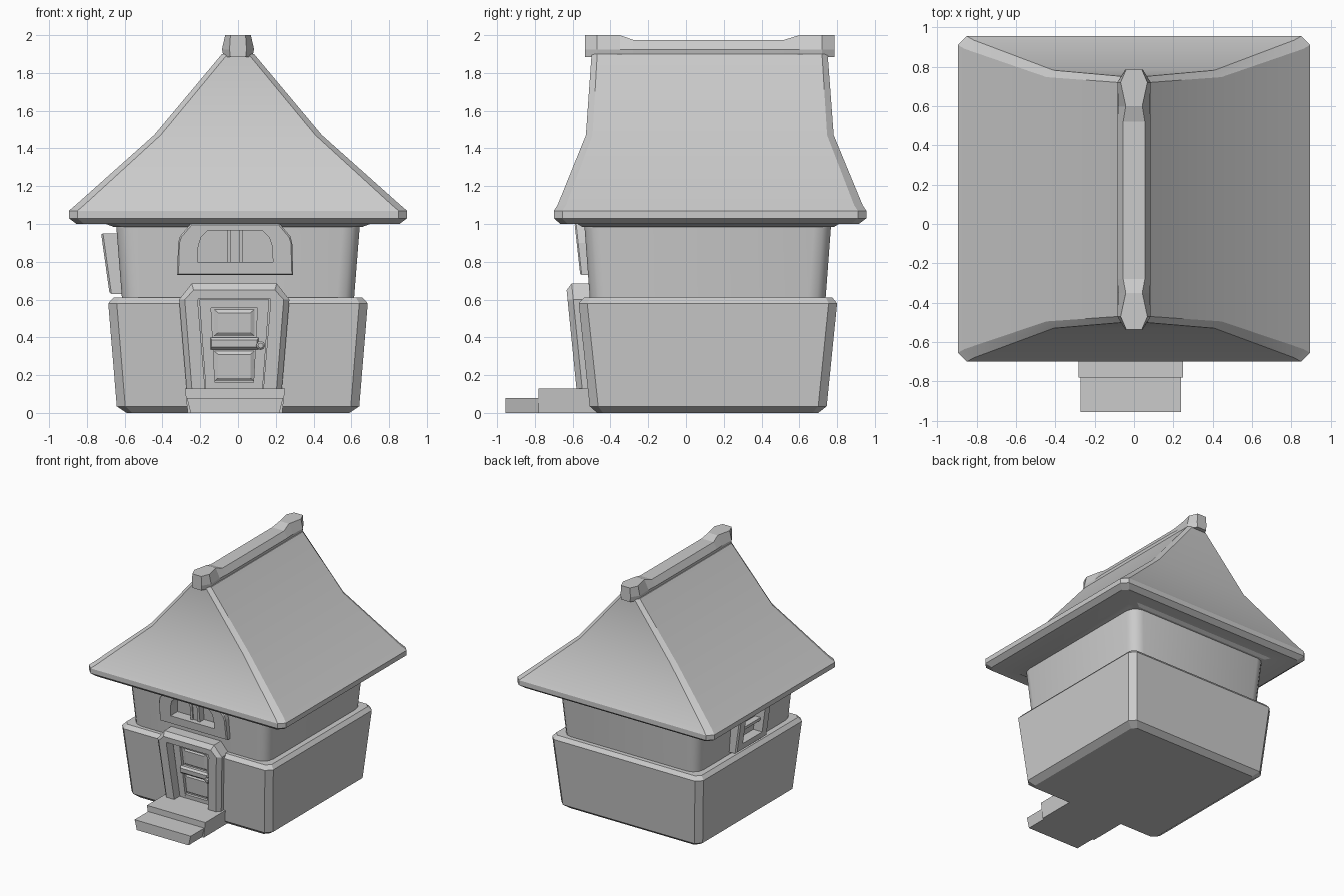
import bpy
import bmesh
from math import radians, cos, sin, pi

cube = bpy.data.objects.get("Cube")
if cube:
    bpy.data.objects.remove(cube, do_unlink=True)

GREY = (0.6, 0.6, 0.6, 1)
grey = bpy.data.materials.new("plain_grey")
grey.use_nodes = True
grey.diffuse_color = GREY
for node in grey.node_tree.nodes:
    if node.type == "BSDF_PRINCIPLED":
        node.inputs["Base Color"].default_value = GREY


def skin(name, loops, place=None, cyclic=True, wrap=False):
    """Bridge loops of equal length; cap whatever stays open."""
    bm = bmesh.new()
    rows = [[bm.verts.new(place(*p) if place else p) for p in loop] for loop in loops]
    n, m = len(rows[0]), len(rows)
    for i in range(m if wrap else m - 1):
        a, b = rows[i], rows[(i + 1) % m]
        for j in range(n if cyclic else n - 1):
            k = (j + 1) % n
            bm.faces.new((a[j], a[k], b[k], b[j]))
    if not wrap:
        bm.faces.new(rows[0])
        bm.faces.new(rows[-1])
    elif not cyclic:
        bm.faces.new([r[0] for r in rows])
        bm.faces.new([r[-1] for r in rows])
    bmesh.ops.recalc_face_normals(bm, faces=bm.faces)
    mesh = bpy.data.meshes.new(name)
    bm.to_mesh(mesh)
    bm.free()
    mesh.materials.append(grey)
    obj = bpy.data.objects.new(name, mesh)
    bpy.context.collection.objects.link(obj)
    return obj


def activate(obj):
    bpy.ops.object.select_all(action="DESELECT")
    obj.select_set(True)
    bpy.context.view_layer.objects.active = obj


def smooth(obj, angle):
    activate(obj)
    bpy.ops.object.shade_smooth_by_angle(angle=radians(angle))


def cut(obj, cutter):
    """Cut an opening and discard the cutter."""
    mod = obj.modifiers.new("opening", "BOOLEAN")
    mod.operation, mod.solver, mod.object = "DIFFERENCE", "EXACT", cutter
    activate(obj)
    bpy.ops.object.modifier_apply(modifier=mod.name)
    bpy.data.objects.remove(cutter, do_unlink=True)


def ring(z, hx, y0, y1, r, seg=1):
    """Horizontal rectangle with chamfered or rounded corners."""
    corners = [(hx - r, y1 - r), (r - hx, y1 - r), (r - hx, y0 + r), (hx - r, y0 + r)]
    return [(x + r * cos((q + s / seg) * pi / 2), y + r * sin((q + s / seg) * pi / 2), z)
            for q, (x, y) in enumerate(corners) for s in range(seg + 1)]


def sym(half):
    """Left half of an outline plus its mirror image."""
    return half + [(-u, w) for u, w in reversed(half)]


def at(outline, d):
    return [(u, w, d) for u, w in outline]


def rect(u0, u1, w0, w1):
    return [(u0, w0), (u1, w0), (u1, w1), (u0, w1)]


def plate(name, outline, d0, d1, place):
    return skin(name, [at(outline, d0), at(outline, d1)], place)


# Leaning facade planes: u across, w height, d outward from the trim face
def door_plane(u, w, d):
    return (u - 0.02, -0.58 - 0.1 * (w - 0.13) - d, w)


def front_window_plane(u, w, d):
    return (u - 0.015, -0.56 - 0.11 * (w - 0.73) - d, w)


def side_window_plane(u, w, d):
    return (-0.68 - 0.14 * (w - 0.63) - d, 0.12 - u, w)


# Walls
base = skin("lower_wall", [
    ring(0, 0.59, -0.47, 0.70, 0.03),
    ring(0.035, 0.642, -0.51, 0.745, 0.045),
    ring(0.58, 0.687, -0.568, 0.8, 0.045),
    ring(0.61, 0.66, -0.54, 0.775, 0.035)])
upper = skin("upper_wall", [
    ring(0.55, 0.61, -0.505, 0.735, 0.09, 3),
    ring(1.02, 0.647, -0.54, 0.77, 0.09, 3)])

# Roof with flared eaves and a shallow step under them
roof = skin("roof", [
    ring(0.985, 0.66, -0.55, 0.785, 0.05),
    ring(1.0, 0.70, -0.575, 0.81, 0.05),
    ring(1.0, 0.855, -0.665, 0.915, 0.04),
    ring(1.03, 0.895, -0.70, 0.955, 0.045),
    ring(1.07, 0.895, -0.70, 0.955, 0.045),
    ring(1.10, 0.86, -0.68, 0.935, 0.045),
    ring(1.47, 0.445, -0.53, 0.782, 0.035),
    ring(1.90, 0.085, -0.50, 0.75, 0.03)])
smooth(roof, 20)


# Ridge cap with raised ends
def ridge_section(y, low, top, z):
    return [(x, y, h) for x, h in
            [(-low * 0.9, 1.885), (-low, 1.925), (-top, z), (top, z), (low, 1.925), (low * 0.9, 1.885)]]


skin("ridge_cap", [ridge_section(*s) for s in [
    (-0.535, 0.045, 0.04, 2), (-0.47, 0.085, 0.068, 2), (-0.35, 0.08, 0.042, 2),
    (-0.28, 0.085, 0.055, 1.975), (0.52, 0.085, 0.055, 1.975),
    (0.60, 0.08, 0.042, 2), (0.72, 0.085, 0.068, 2), (0.785, 0.045, 0.04, 2)]])

# Doorway: opening, surround and leaf
doorway = sym([(-0.155, 0.12), (-0.195, 0.605)])
cut(base, plate("door_cutter", doorway, -0.15, 0.1, door_plane))
cut(upper, plate("door_cutter", doorway, -0.15, 0.1, door_plane))
outer = sym([(-0.25, 0.10), (-0.292, 0.60), (-0.225, 0.685)])
face = sym([(-0.222, 0.10), (-0.262, 0.60), (-0.215, 0.65)])
inner = sym([(-0.152, 0.10), (-0.192, 0.58), (-0.19, 0.605)])
skin("door_surround", [at(outer, -0.12), at(outer, -0.03), at(face, 0),
                       at(inner, 0), at(inner, -0.12)], door_plane, cyclic=False, wrap=True)
plate("door_back", doorway, -0.14, -0.095, door_plane)
for side in (-1, 1):
    stile = [(side * u, w) for u, w in [(0.1, 0.12), (0.15, 0.12), (0.185, 0.6), (0.125, 0.6)]]
    plate("door_stile", stile, -0.1, -0.07, door_plane)
for low, high in [(0.12, 0.16), (0.335, 0.40), (0.555, 0.60)]:
    plate("door_rail", rect(-0.125, 0.125, low, high), -0.1, -0.071, door_plane)
skin("door_middle_ledge", [at(rect(-0.125, 0.13, 0.335, 0.40), -0.071),
                           at(rect(-0.12, 0.12, 0.35, 0.385), -0.055)], door_plane)
for low, high in [(0.16, 0.335), (0.40, 0.555)]:
    skin("door_panel", [at(rect(-0.11, 0.11, low + 0.005, high - 0.005), -0.097),
                        at(rect(-0.085, 0.085, low + 0.025, high - 0.025), -0.082)], door_plane)
skin("door_knob", [[(0.14 + r * cos(a * pi / 4), 0.357 + r * sin(a * pi / 4), d) for a in range(8)]
                   for r, d in [(0.012, -0.075), (0.012, -0.055), (0.024, -0.045),
                                (0.024, -0.03), (0.014, -0.022)]], door_plane)

# Arched front window
outer = sym([(-0.307, 0.73), (-0.302, 0.90), (-0.292, 0.935), (-0.235, 1.002)])
face = sym([(-0.30, 0.735), (-0.295, 0.90), (-0.285, 0.93), (-0.23, 0.995)])
inner = sym([(-0.20, 0.80), (-0.195, 0.885), (-0.18, 0.93), (-0.145, 0.965)])
cut(upper, plate("window_cutter", inner, -0.12, 0.05, front_window_plane))
skin("front_window_frame", [at(outer, -0.08), at(outer, -0.008), at(face, 0),
                            at(inner, 0), at(inner, -0.08)], front_window_plane, wrap=True)
plate("front_window_pane", inner, -0.115, -0.09, front_window_plane)
for u in (-0.032, 0.032):
    plate("front_window_sash", rect(u - 0.01, u + 0.01, 0.80, 0.965), -0.095, -0.035, front_window_plane)
plate("front_window_mullion", rect(-0.03, 0.03, 0.80, 0.965), -0.095, -0.045, front_window_plane)

# Side window
outer = rect(-0.2, 0.2, 0.63, 0.95)
face = rect(-0.19, 0.19, 0.64, 0.945)
inner = rect(-0.125, 0.125, 0.69, 0.895)
cut(upper, plate("window_cutter", inner, -0.15, 0.05, side_window_plane))
skin("side_window_frame", [at(outer, -0.1), at(outer, -0.01), at(face, 0),
                           at(inner, 0), at(inner, -0.1)], side_window_plane, wrap=True)
plate("side_window_pane", inner, -0.13, -0.08, side_window_plane)
plate("side_window_bar", rect(-0.125, 0.125, 0.78, 0.805), -0.09, -0.03, side_window_plane)
smooth(upper, 40)

# Entrance steps, slightly wider at the top
for name, front, back, low, high, height in [
        ("lower_step", -0.955, -0.45, 0.235, 0.255, 0.08),
        ("upper_step", -0.78, -0.45, 0.25, 0.265, 0.128)]:
    skin(name, [[(s * w - 0.016, y, z) for s, y in [(-1, front), (1, front), (1, back), (-1, back)]]
                for w, z in [(low, 0), (high, height)]])
